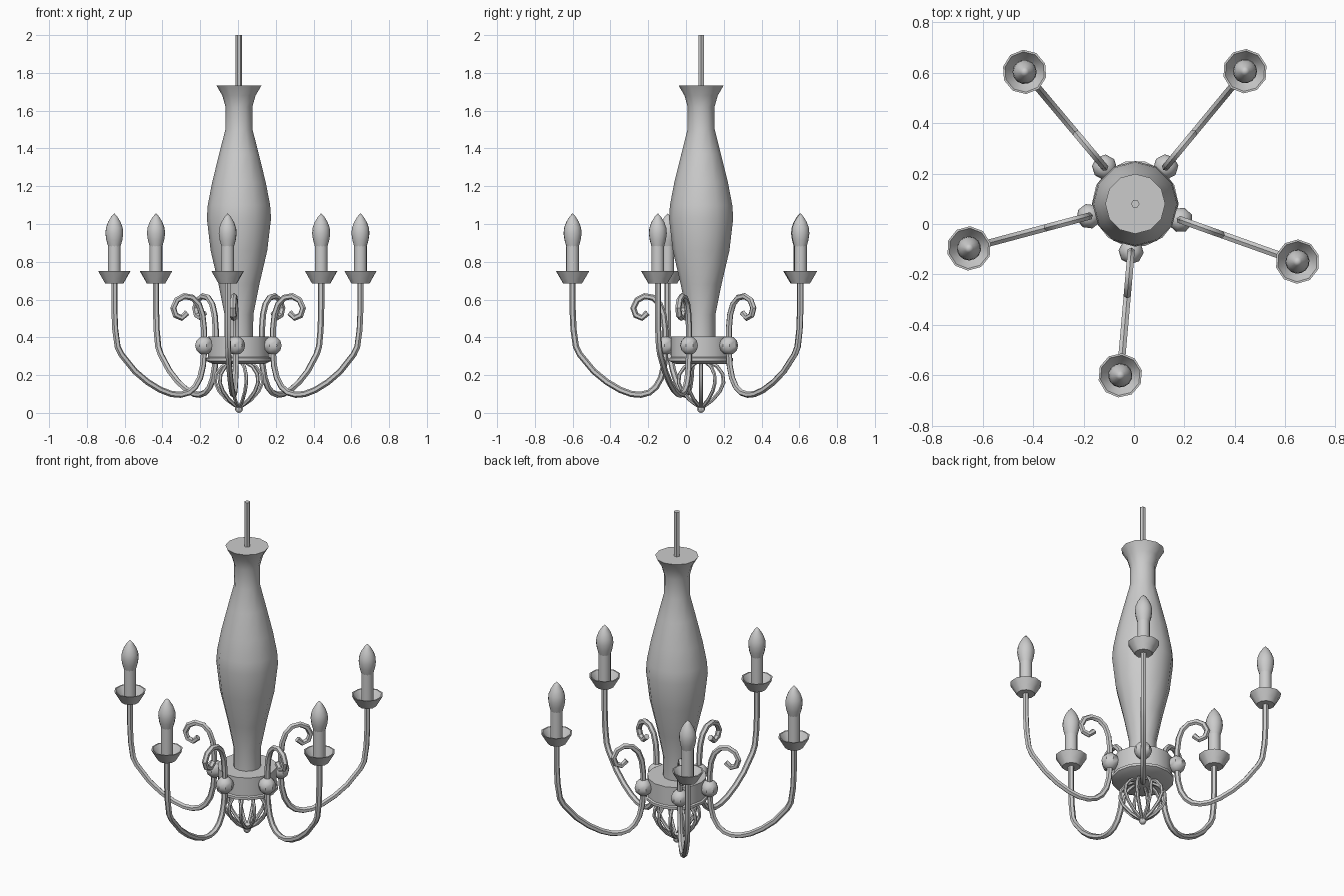
import bpy, math
from mathutils import Matrix, Vector

if "Cube" in bpy.data.objects:
    bpy.data.objects.remove(bpy.data.objects["Cube"])

CX, CY = 0.005, 0.08                      # central axis
ARM_ANGLES = [50.4, 130, 195, 265, 340.4]


def link(name, mesh, loc=(0, 0, 0), rot=0.0, smooth=35):
    obj = bpy.data.objects.new(name, mesh)
    bpy.context.collection.objects.link(obj)
    obj.location = loc
    obj.rotation_euler = (0, 0, rot)
    bpy.ops.object.select_all(action='DESELECT')
    obj.select_set(True)
    bpy.context.view_layer.objects.active = obj
    if smooth:
        bpy.ops.object.shade_smooth_by_angle(angle=math.radians(smooth))
    return obj


def lathe(name, profile, sides):
    """Mesh revolved around z from (radius, z) points, bottom to top."""
    verts, faces, rings = [], [], []
    for r, z in profile:
        ring = []
        for i in range(sides if r > 0 else 1):
            a = 2 * math.pi * i / sides
            ring.append(len(verts))
            verts.append((r * math.cos(a), r * math.sin(a), z))
        rings.append(ring)
    for lo, hi in zip(rings, rings[1:]):
        for i in range(sides):
            j = (i + 1) % sides
            if len(lo) == 1:
                faces.append((lo[0], hi[j], hi[i]))
            elif len(hi) == 1:
                faces.append((lo[i], lo[j], hi[0]))
            else:
                faces.append((lo[i], lo[j], hi[j], hi[i]))
    mesh = bpy.data.meshes.new(name)
    mesh.from_pydata(verts, [], faces)
    return mesh


def tube(name, path, radius):
    """Tube mesh swept along (r, z) points in the xz plane."""
    curve = bpy.data.curves.new(name, 'CURVE')
    curve.dimensions = '3D'
    curve.bevel_depth = radius
    curve.bevel_resolution = 1
    curve.use_fill_caps = True
    spline = curve.splines.new('POLY')
    spline.points.add(len(path) - 1)
    for p, (r, z) in zip(spline.points, path):
        p.co = (r, 0, z, 1)
    tmp = bpy.data.objects.new(name, curve)
    bpy.context.collection.objects.link(tmp)
    mesh = bpy.data.meshes.new_from_object(tmp)
    bpy.data.objects.remove(tmp)
    return mesh


def ball_profile(r, z, steps):
    pts = []
    for i in range(steps + 1):
        a = math.pi * i / steps
        pts.append((0 if i in (0, steps) else r * math.sin(a), z - r * math.cos(a)))
    return pts


centre = (CX, CY, 0)

# Central column, band and hanging rod
link("column", lathe("column", [
    (0, 0.38), (0.075, 0.38), (0.076, 0.52), (0.108, 0.68), (0.15, 0.86), (0.17, 1.03),
    (0.165, 1.10), (0.142, 1.22), (0.105, 1.37), (0.072, 1.50), (0.071, 1.62),
    (0.088, 1.68), (0.119, 1.733), (0, 1.733)], 12), centre)
link("band", lathe("band", [
    (0, 0.26), (0.14, 0.26), (0.172, 0.275), (0.172, 0.29), (0.163, 0.295),
    (0.163, 0.405), (0, 0.405)], 14), centre, smooth=30)
link("hanging_rod", lathe("hanging_rod", [(0, 1.72), (0.017, 1.72), (0.017, 2.0), (0, 2.0)], 6), centre)

# Wire cage and finial below the band
rib = tube("cage_rib", [(0.05, 0.265), (0.09, 0.245), (0.12, 0.205), (0.125, 0.16),
                        (0.105, 0.115), (0.065, 0.07), (0.03, 0.045), (0.005, 0.03)], 0.010)
for i in range(10):
    link("cage_rib", rib, centre, math.radians(36 * i))
link("finial", lathe("finial", ball_profile(0.021, 0.021, 6), 8), centre)

# Shared meshes for the arms
arm = tube("arm", [
    (0.683, 0.70), (0.683, 0.55), (0.678, 0.44), (0.665, 0.35), (0.645, 0.31), (0.57, 0.22),
    (0.50, 0.163), (0.43, 0.122), (0.37, 0.10), (0.32, 0.096), (0.275, 0.108), (0.24, 0.137),
    (0.213, 0.185), (0.197, 0.25), (0.191, 0.33), (0.191, 0.44), (0.20, 0.52),
    (0.22, 0.575), (0.255, 0.61), (0.30, 0.618), (0.34, 0.597), (0.36, 0.555),
    (0.347, 0.517), (0.315, 0.503), (0.285, 0.53)], 0.0165)
knob = lathe("knob", ball_profile(0.05, 0.357, 6), 8)
cup = lathe("drip_cup", [(0, 0.685), (0.05, 0.685), (0.066, 0.712), (0.088, 0.75), (0.08, 0.75),
                         (0.058, 0.716), (0.045, 0.70), (0, 0.70)], 10)
candle = lathe("candle", [(0, 0.69), (0.034, 0.69), (0.034, 0.885), (0, 0.885)], 12)
bulb = lathe("bulb", [(0, 0.88), (0.033, 0.88), (0.043, 0.915), (0.048, 0.95), (0.045, 0.98),
                      (0.034, 1.01), (0.017, 1.038), (0, 1.057)], 14)

# Five arms, each with knob, cup, candle and bulb
for deg in ARM_ANGLES:
    a = math.radians(deg)
    out = Vector((math.cos(a), math.sin(a), 0))
    tip = Vector(centre) + out * 0.683
    link("arm", arm, centre, a)
    link("knob", knob, Vector(centre) + out * 0.19, a)
    link("drip_cup", cup, tip, a)
    link("candle", candle, tip, a)
    link("bulb", bulb, tip, a, smooth=60)
